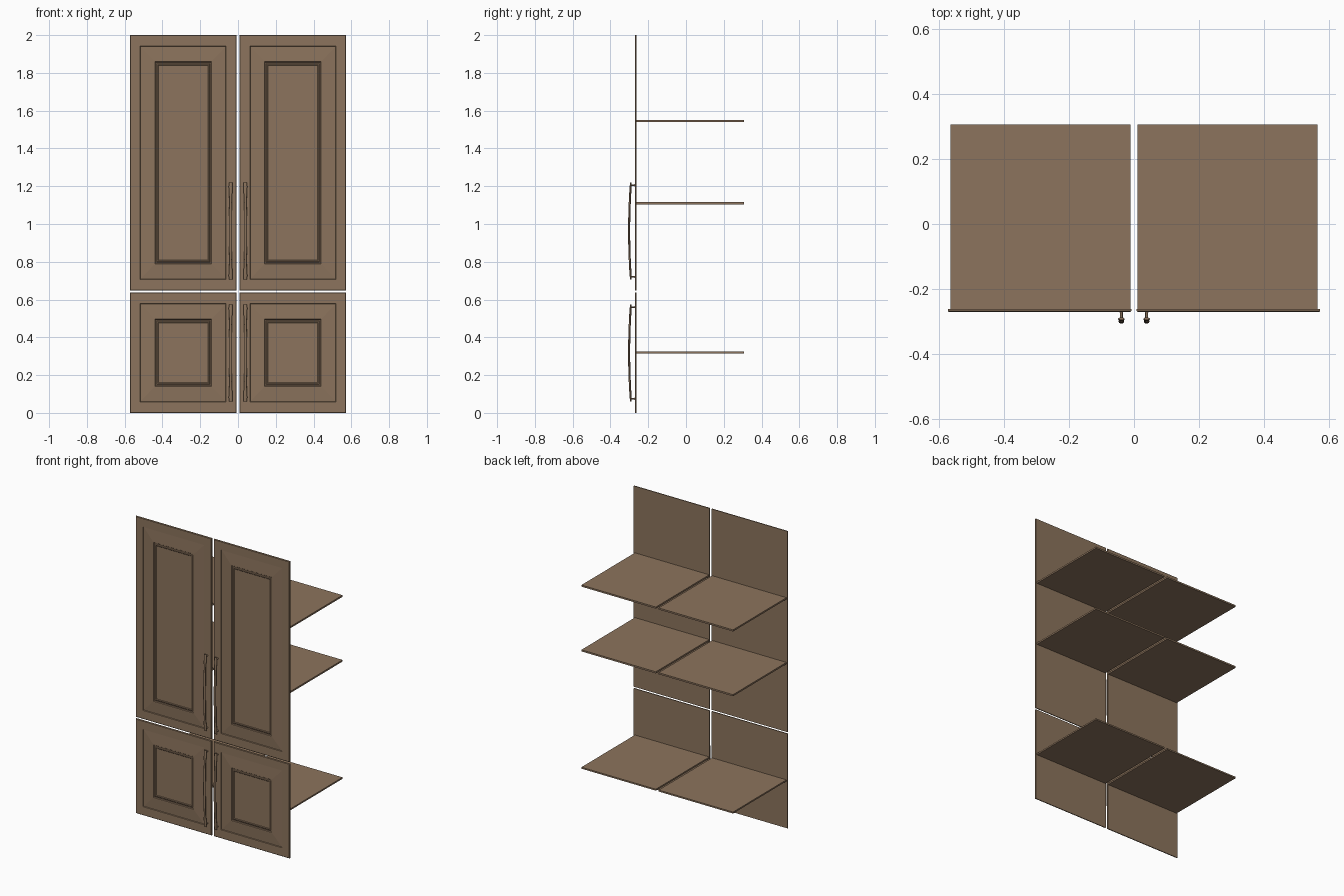
import bpy, bmesh, math

if "Cube" in bpy.data.objects:
    bpy.data.objects.remove(bpy.data.objects["Cube"])

def material(name, rgb):
    m = bpy.data.materials.new(name)
    m.diffuse_color = (*rgb, 1)
    m.use_nodes = True
    m.node_tree.nodes["Principled BSDF"].inputs["Base Color"].default_value = m.diffuse_color
    return m

wood = material("brown_wood", (0.262, 0.174, 0.109))

def finish(name, bm, smooth=None):
    bmesh.ops.recalc_face_normals(bm, faces=bm.faces)
    me = bpy.data.meshes.new(name)
    bm.to_mesh(me)
    bm.free()
    me.materials.append(wood)
    ob = bpy.data.objects.new(name, me)
    bpy.context.collection.objects.link(ob)
    if smooth:
        bpy.ops.object.select_all(action='DESELECT')
        ob.select_set(True)
        bpy.context.view_layer.objects.active = ob
        bpy.ops.object.shade_smooth_by_angle(angle=math.radians(smooth))
    return ob

def loft(bm, rings):
    # bridges equal-sized vertex rings and caps both ends
    rows = [[bm.verts.new(p) for p in r] for r in rings]
    n = len(rows[0])
    for a, b in zip(rows, rows[1:]):
        for i in range(n):
            j = (i + 1) % n
            bm.faces.new((a[i], a[j], b[j], b[i]))
    bm.faces.new(rows[0])
    bm.faces.new(rows[-1])

BACK = -0.262
# door profile: (inset from the door edge, y) from back to panel centre
PROFILE = [(0, BACK), (0, -0.268), (0.003, -0.271), (0.055, -0.271),
           (0.057, -0.2665), (0.128, -0.271), (0.133, -0.271), (0.136, -0.2665),
           (0.141, -0.2665), (0.145, -0.270), (0.149, -0.270), (0.152, -0.2675),
           (0.156, -0.2675)]

def door(name, x0, x1, z0, z1):
    bm = bmesh.new()
    loft(bm, [[(x0 + d, y, z0 + d * 1.06), (x1 - d, y, z0 + d * 1.06),
               (x1 - d, y, z1 - d * 1.06), (x0 + d, y, z1 - d * 1.06)]
              for d, y in PROFILE])
    finish(name, bm)

def shelf(name, x0, x1, z, t):
    bm = bmesh.new()
    loft(bm, [[(x0, y, z - t / 2), (x1, y, z - t / 2), (x1, y, z + t / 2), (x0, y, z + t / 2)]
              for y in (BACK, 0.306)])
    finish(name, bm)

def handle(name, x, z0, z1):
    bm = bmesh.new()
    n, sides = 24, 12
    rings = []
    # bowed grip, flared at the ends and middle
    for i in range(n + 1):
        t = i / n
        u = 2 * t - 1
        y = -0.301 + 0.0095 * u * u
        rx = 0.0085 + 0.003 * abs(u) ** 6 - 0.002 * math.exp(-((abs(u) - 0.6) / 0.15) ** 2)
        ry = 0.0055
        k = 0.75 if i in (0, n) else 1
        rings.append([(x + k * rx * math.cos(a), y + k * ry * math.sin(a), z0 + (z1 - z0) * t)
                      for a in (2 * math.pi * s / sides for s in range(sides))])
    loft(bm, rings)
    # mounting posts
    for z in (z0 + 0.015, z1 - 0.015):
        loft(bm, [[(x + r * math.cos(a), y, z + r * math.sin(a))
                   for a in (2 * math.pi * s / sides for s in range(sides))]
                  for y, r in ((-0.268, 0.007), (-0.274, 0.0045), (-0.292, 0.0045))])
    finish(name, bm, 40)

for side, s in (("left", -1), ("right", 1)):
    xa, xb = sorted((s * 0.008, s * 0.573))
    door(side + "_upper_door", xa, xb, 0.648, 2.0)
    door(side + "_lower_door", xa, xb, 0.0, 0.637)
    handle(side + "_upper_handle", s * 0.039, 0.705, 1.22)
    handle(side + "_lower_handle", s * 0.039, 0.06, 0.575)
    sa, sb = sorted((s * 0.0105, s * 0.5645))
    for label, z, t in (("top", 1.546, 0.011), ("middle", 1.11, 0.011), ("bottom", 0.32, 0.010)):
        shelf(f"{side}_{label}_shelf", sa, sb, z, t)
